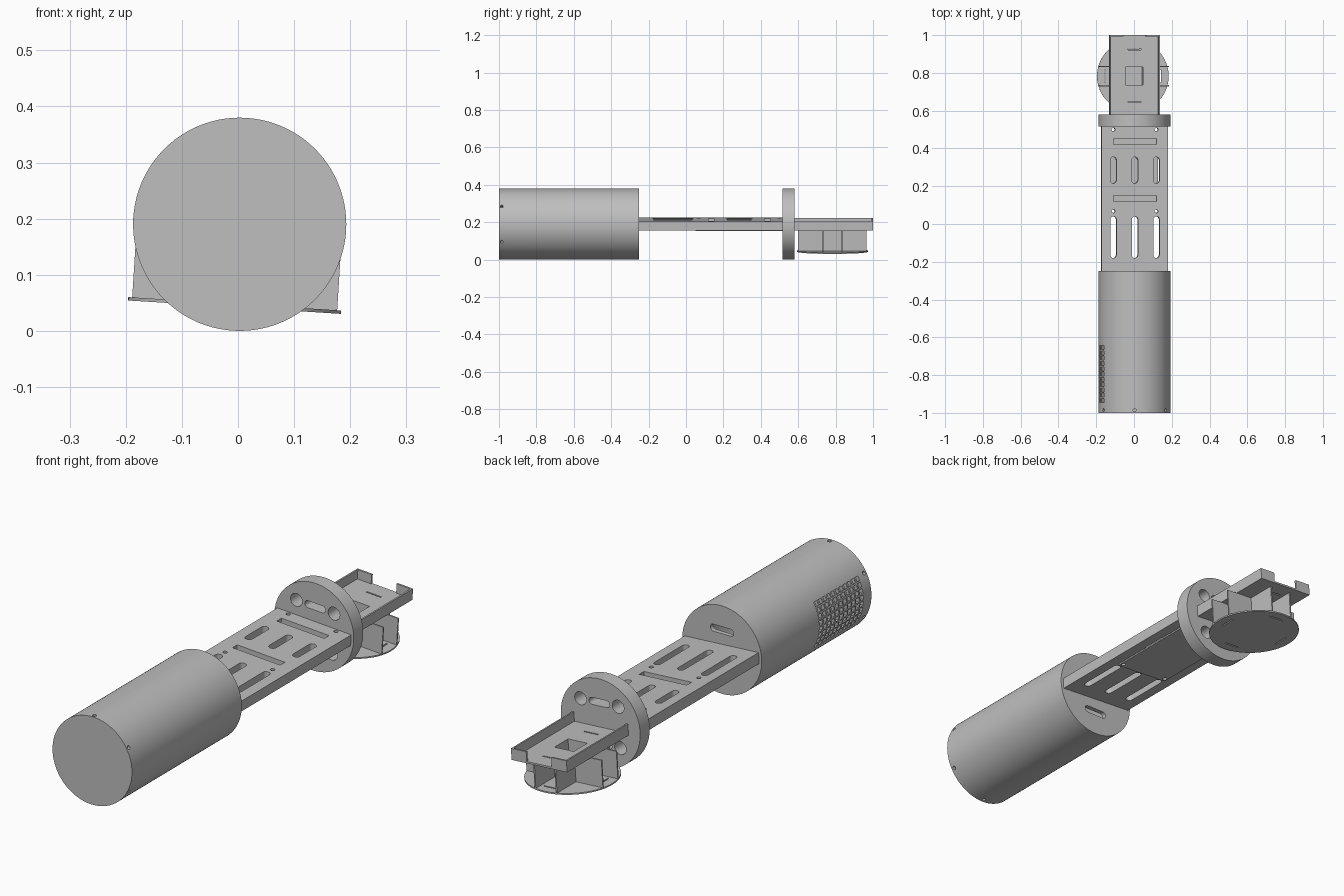
import bpy, bmesh
from math import radians, pi, sin, cos
from mathutils import Matrix, Vector

cube = bpy.data.objects.get("Cube")
if cube:
    bpy.data.objects.remove(cube, do_unlink=True)

GREY = (0.52, 0.52, 0.52, 1)
mat = bpy.data.materials.new("plain grey")
mat.use_nodes = True
mat.diffuse_color = GREY
bsdf = next(n for n in mat.node_tree.nodes if n.type == "BSDF_PRINCIPLED")
bsdf.inputs["Base Color"].default_value = GREY

AXIS = Vector((0.003, 0, 0.19))   # long axis of the whole assembly
ROLL = radians(3.6)               # the deck group is rolled about it
TO_Y = Matrix.Rotation(pi / 2, 4, "X")
RADIUS = 0.19


def box(bm, x0, x1, y0, y1, z0, z1, turn=Matrix()):
    centre = Vector((x0 + x1, y0 + y1, z0 + z1)) / 2
    m = turn @ Matrix.Translation(centre) @ Matrix.Diagonal((x1 - x0, y1 - y0, z1 - z0, 1))
    bmesh.ops.create_cube(bm, size=1, matrix=m)


def cyl(bm, centre, r, depth, turn=Matrix(), n=32):
    bmesh.ops.create_cone(bm, cap_ends=True, segments=n, radius1=r, radius2=r,
                          depth=depth, matrix=Matrix.Translation(centre) @ turn)


def stadium(bm, centre, half, r, depth, turn=Matrix()):
    """Rounded slot, long along its local x, extruded along its local z."""
    m = Matrix.Translation(centre) @ turn
    ring = []
    for side in (1, -1):
        for i in range(13):
            a = -pi / 2 + pi * i / 12
            ring.append(m @ Vector((side * (half - r + r * cos(a)), side * r * sin(a), -depth / 2)))
    face = bm.faces.new([bm.verts.new(p) for p in ring])
    ext = bmesh.ops.extrude_face_region(bm, geom=[face])
    verts = [v for v in ext["geom"] if isinstance(v, bmesh.types.BMVert)]
    bmesh.ops.translate(bm, verts=verts, vec=m.to_3x3() @ Vector((0, 0, depth)))


def make(name, build):
    bm = bmesh.new()
    build(bm)
    bmesh.ops.recalc_face_normals(bm, faces=bm.faces)
    mesh = bpy.data.meshes.new(name)
    bm.to_mesh(mesh)
    bm.free()
    mesh.materials.append(mat)
    ob = bpy.data.objects.new(name, mesh)
    bpy.context.collection.objects.link(ob)
    return ob


def activate(ob):
    bpy.ops.object.select_all(action="DESELECT")
    ob.select_set(True)
    bpy.context.view_layer.objects.active = ob


def part(name, build, *cuts, roll=ROLL):
    """Build a part about the axis, subtract each cutter, then place it."""
    ob = make(name, build)
    activate(ob)
    for cut in cuts:
        tool = make("cutter", cut)
        tool.hide_render = True
        mod = ob.modifiers.new("cut", "BOOLEAN")
        mod.operation, mod.solver, mod.object = "DIFFERENCE", "EXACT", tool
        bpy.ops.object.modifier_apply(modifier=mod.name)
        bpy.data.objects.remove(tool, do_unlink=True)
    ob.location = AXIS
    ob.rotation_euler.y = roll
    bpy.ops.object.shade_smooth_by_angle(angle=radians(30))
    return ob


# Cylindrical housing: hollow, with end slots, screw holes and a side grille
def housing(bm):
    cyl(bm, (0, -0.625, 0), RADIUS, 0.75, TO_Y, 96)


def housing_cavity(bm):
    cyl(bm, (0, -0.615, 0), RADIUS - 0.015, 0.69, TO_Y, 96)


def housing_openings(bm):
    for s in (1, -1):
        stadium(bm, (0, -0.25, s * 0.085), 0.056, 0.015, 0.08, TO_Y)
    for k in range(6):
        a = radians(30 + 60 * k)
        turn = Matrix.Rotation(pi / 2 - a, 4, "Y")
        cyl(bm, (RADIUS * cos(a), -0.985, RADIUS * sin(a)), 0.008, 0.04, turn, 16)
    for row in range(8):
        turn = Matrix.Rotation(radians((row - 3.5) * 8), 4, "Y")
        for col in range(11):
            y = -0.945 + col * 0.028
            box(bm, -0.21, -0.16, y, y + 0.021, -0.01, 0.01, turn)


part("housing", housing, housing_cavity, housing_openings, roll=0)

# Slotted deck
COLUMNS = (-0.114, 0, 0.114)
ALONG_Y = Matrix.Rotation(pi / 2, 4, "Z")


def screw_holes(bm):
    for x in (COLUMNS[0], COLUMNS[2]):
        for y in (0.068, 0.5):
            cyl(bm, (x, y, 0), 0.009, 0.2, n=16)


def deck_openings(bm):
    for x in COLUMNS:
        stadium(bm, (x, -0.07, 0), 0.11, 0.016, 0.2, ALONG_Y)
        stadium(bm, (x, 0.285, 0), 0.07, 0.016, 0.2, ALONG_Y)
    for y in (0.135, 0.437):
        box(bm, -0.114, 0.114, y - 0.016, y + 0.016, -0.1, 0.1)
    screw_holes(bm)


part("deck", lambda bm: box(bm, -0.177, 0.177, -0.26, 0.52, -0.023, 0.024), deck_openings)
part("deck_under_plate", lambda bm: box(bm, -0.127, 0.127, 0.05, 0.515, -0.029, -0.023), screw_holes)


# Round bulkhead with cable slots and holes
def bulkhead_openings(bm):
    for s in (1, -1):
        stadium(bm, (0, 0.55, s * 0.088), 0.05, 0.015, 0.2, TO_Y)
        for x in (-0.09, 0.09):
            cyl(bm, (x, 0.55, s * 0.088), 0.028, 0.2, TO_Y)


part("bulkhead", lambda bm: cyl(bm, (0, 0.5475, 0), RADIUS, 0.065, TO_Y, 96), bulkhead_openings)


# Open tray: solid block, hollowed from above, end wall notched
def tray_pocket(bm):
    box(bm, -0.126, 0.126, 0.57, 0.992, -0.017, 0.1)


def tray_openings(bm):
    box(bm, -0.06, 0.06, 0.97, 1.1, -0.017, 0.1)
    box(bm, -0.046, 0.046, 0.737, 0.83, -0.1, 0.0)
    for y in (0.645, 0.925):
        box(bm, -0.035, 0.035, y - 0.003, y + 0.003, -0.1, 0.0)


part("tray", lambda bm: box(bm, -0.133, 0.133, 0.579, 1, -0.025, 0.024), tray_pocket, tray_openings)

# Crossed ribs and the round foot below the tray
MID_Y = 0.783


def ribs(bm):
    for s in (1, -1):
        y = MID_Y + s * 0.051
        box(bm, -0.183, 0.183, y - 0.003, y + 0.003, -0.143, -0.025)


def long_ribs(bm):
    for s in (1, -1):
        x = s * 0.051
        box(bm, x - 0.003, x + 0.003, MID_Y - 0.183, MID_Y + 0.183, -0.143, -0.025)


def foot_slits(bm):
    for s in (1, -1):
        box(bm, s * 0.147 - 0.003, s * 0.147 + 0.003, MID_Y - 0.035, MID_Y + 0.035, -0.2, -0.1)
        y = MID_Y + s * 0.147
        box(bm, -0.035, 0.035, y - 0.003, y + 0.003, -0.2, -0.1)


part("cross_ribs", ribs)
part("long_ribs", long_ribs)
part("foot_disc", lambda bm: cyl(bm, (0, MID_Y, -0.145), RADIUS, 0.006, n=96), foot_slits)
